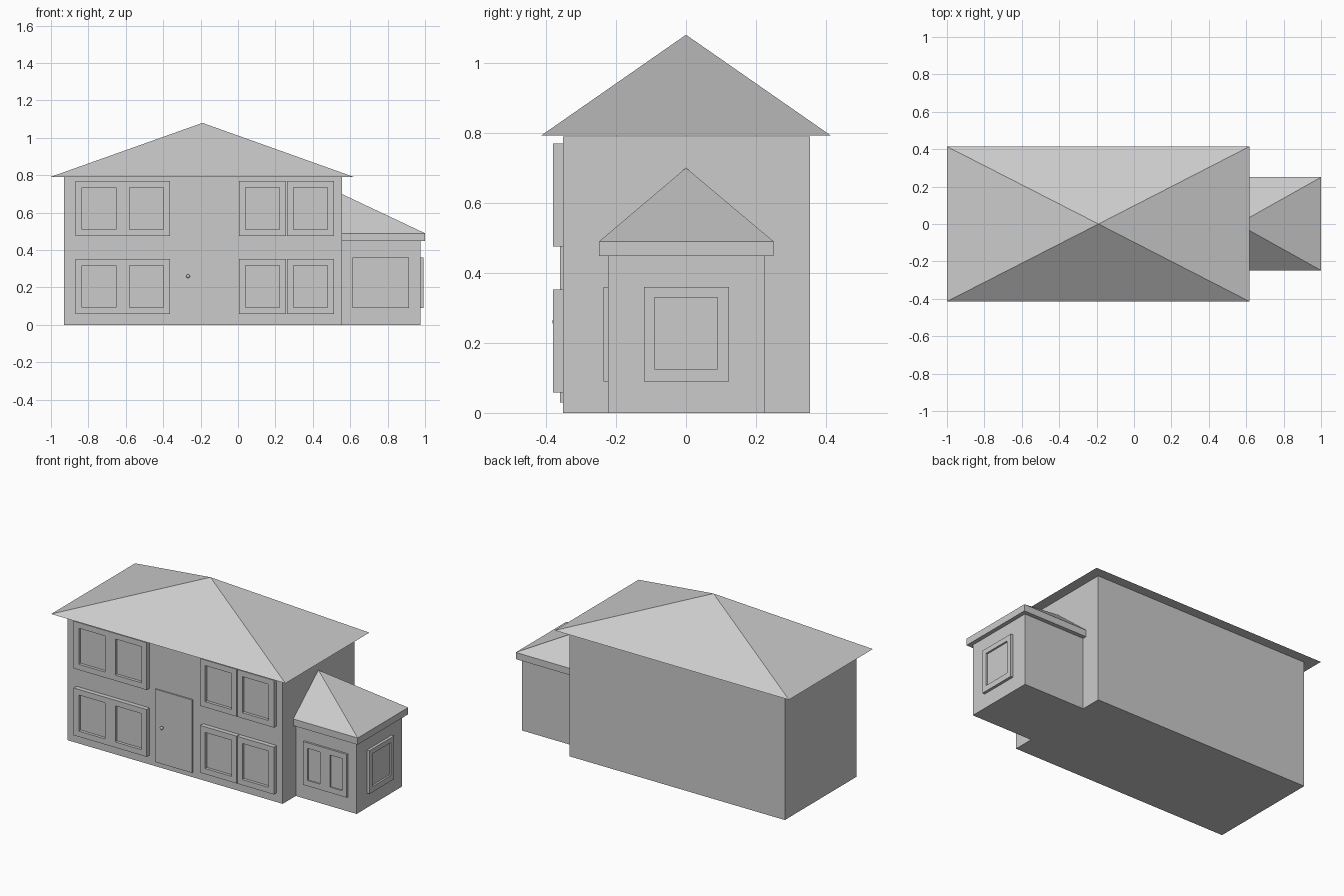
import bpy, bmesh
from mathutils import Matrix, Vector

if "Cube" in bpy.data.objects:
    bpy.data.objects.remove(bpy.data.objects["Cube"])


def finish(name, bm):
    bmesh.ops.recalc_face_normals(bm, faces=bm.faces)
    me = bpy.data.meshes.new(name)
    bm.to_mesh(me)
    bm.free()
    ob = bpy.data.objects.new(name, me)
    bpy.context.collection.objects.link(ob)
    return ob


def box(name, lo, hi):
    bm = bmesh.new()
    lo, hi = Vector(lo), Vector(hi)
    size = Matrix.Diagonal((*(hi - lo), 1))
    bmesh.ops.create_cube(bm, size=1, matrix=Matrix.Translation((lo + hi) / 2) @ size)
    return finish(name, bm)


def hip_roof(name, x0, x1, y0, y1, z, apex):
    """Four slopes rising from a rectangle to one point, closed below."""
    bm = bmesh.new()
    base = [bm.verts.new(p) for p in ((x0, y0, z), (x1, y0, z), (x1, y1, z), (x0, y1, z))]
    tip = bm.verts.new(apex)
    bm.faces.new(base)
    for i in range(4):
        bm.faces.new((base[i], base[(i + 1) % 4], tip))
    return finish(name, bm)


def window(name, us, zs, depth, place, glass=0.35):
    """Frame over a u/z grid; odd columns of the middle row are openings.
    Built on the y = 0 plane facing -y, then moved by the matrix 'place'."""
    bm = bmesh.new()
    grid = [[bm.verts.new((u, 0, z)) for z in zs] for u in us]
    for i in range(len(us) - 1):
        for j in range(len(zs) - 1):
            if not (i % 2 and j == 1):
                bm.faces.new((grid[i][j], grid[i + 1][j], grid[i + 1][j + 1], grid[i][j + 1]))
    ext = bmesh.ops.extrude_face_region(bm, geom=bm.faces[:], use_keep_orig=True)
    verts = [g for g in ext["geom"] if isinstance(g, bmesh.types.BMVert)]
    bmesh.ops.translate(bm, verts=verts, vec=(0, -depth, 0))
    bmesh.ops.dissolve_limit(bm, angle_limit=0.01, verts=bm.verts[:], edges=bm.edges[:])
    finish(name + "_frame", bm).matrix_world = place
    for i in range(1, len(us) - 1, 2):
        pane = box(name + "_pane", (us[i], -depth * glass, zs[1]), (us[i + 1], 0, zs[2]))
        pane.matrix_world = place


# Main house
box("house_walls", (-0.93, -0.352, 0), (0.555, 0.354, 0.79))
hip_roof("house_roof", -1.0, 0.617, -0.414, 0.414, 0.792, (-0.19, 0, 1.08))

# Side extension with eaves slab and lean-to hipped roof
box("extension_walls", (0.555, -0.223, 0), (0.975, 0.225, 0.45))
box("extension_eaves", (0.555, -0.248, 0.448), (1.0, 0.25, 0.49))
hip_roof("extension_roof", 0.555, 1.0, -0.248, 0.25, 0.49, (0.555, 0, 0.70))

# Eight front windows in pairs on two floors
front = Matrix.Translation((0, -0.352, 0))
for x in (-0.868, -0.616, 0.005, 0.261):
    for z in (0.058, 0.475):
        us = [x, x + 0.035, x + 0.217, x + 0.252]
        zs = [z, z + 0.035, z + 0.26, z + 0.295]
        window("front_window", us, zs, 0.028, front)

# Extension windows: double-pane front, single-pane side
window("extension_front_window", [0.613, 0.645, 0.73, 0.80, 0.885, 0.915],
       [0.09, 0.125, 0.325, 0.36], 0.012, Matrix.Translation((0, -0.223, 0)))
turn = Matrix.Translation((0.975, 0, 0)) @ Matrix.Rotation(1.5707963, 4, 'Z')
window("extension_side_window", [-0.12, -0.09, 0.09, 0.123],
       [0.09, 0.125, 0.33, 0.36], 0.017, turn)

# Door with small knob
box("door", (-0.32, -0.36, 0.03), (-0.065, -0.35, 0.485))
box("knob_stem", (-0.271, -0.37, 0.256), (-0.263, -0.36, 0.264))
bm = bmesh.new()
bmesh.ops.create_uvsphere(bm, u_segments=16, v_segments=8, radius=0.01,
                          matrix=Matrix.Translation((-0.267, -0.372, 0.26)))
for f in bm.faces:
    f.smooth = True
finish("door_knob", bm)
